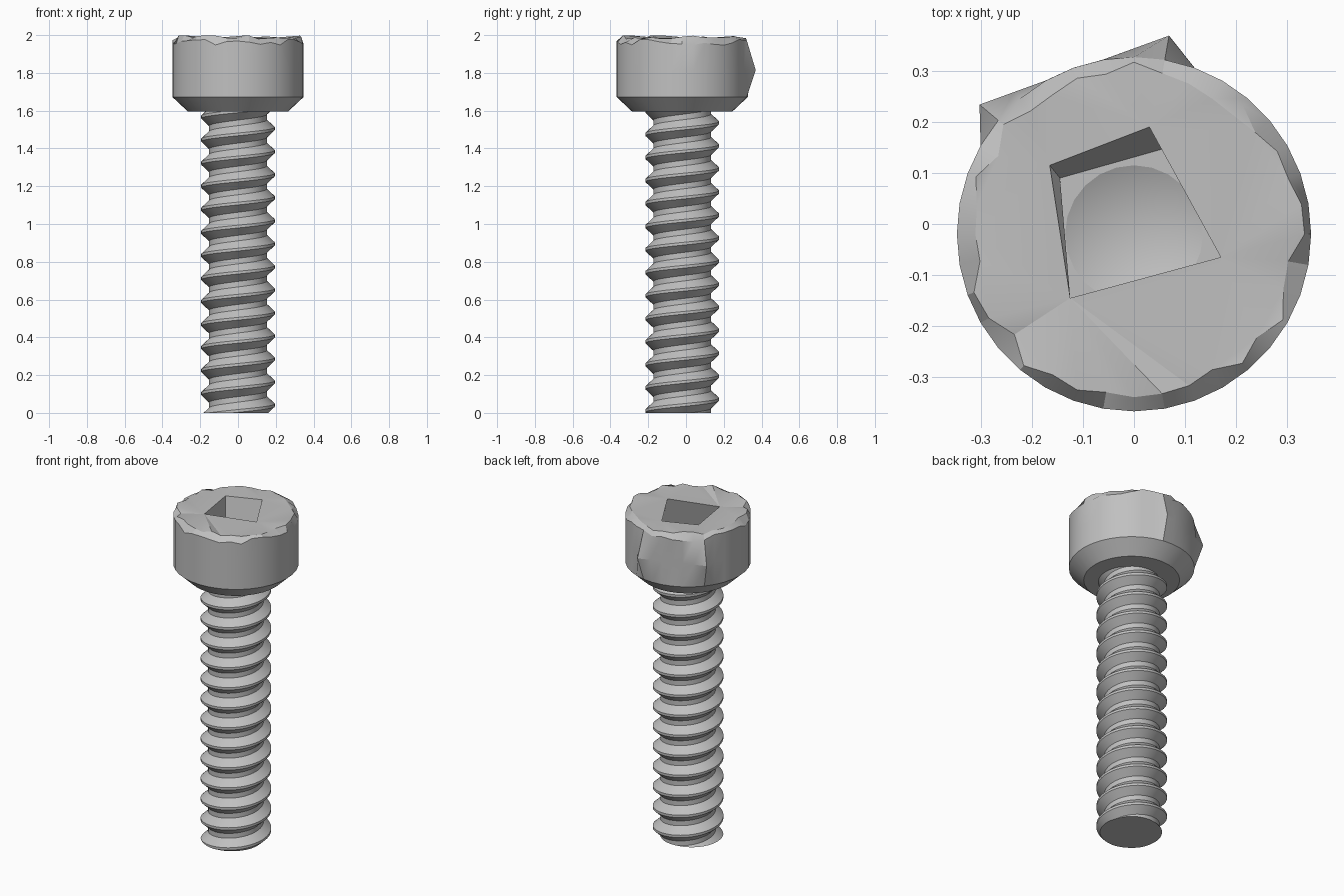
import bpy, bmesh, random
from math import sin, cos, pi, radians

random.seed(4)
if "Cube" in bpy.data.objects:
    bpy.data.objects.remove(bpy.data.objects["Cube"], do_unlink=True)

AXIS_Y = -0.02
steel = bpy.data.materials.new("steel_grey")
steel.use_nodes = True
grey = (0.53, 0.53, 0.53, 1)
steel.diffuse_color = grey
for node in steel.node_tree.nodes:
    if node.type == 'BSDF_PRINCIPLED':
        node.inputs["Base Color"].default_value = grey


def finish(bm, name, angle):
    bmesh.ops.recalc_face_normals(bm, faces=bm.faces)
    mesh = bpy.data.meshes.new(name)
    bm.to_mesh(mesh)
    bm.free()
    mesh.materials.append(steel)
    obj = bpy.data.objects.new(name, mesh)
    bpy.context.collection.objects.link(obj)
    bpy.ops.object.select_all(action='DESELECT')
    obj.select_set(True)
    bpy.context.view_layer.objects.active = obj
    bpy.ops.object.shade_smooth_by_angle(angle=radians(angle))


def polar(bm, r, a, z):
    return bm.verts.new((r * cos(a), AXIS_Y + r * sin(a), z))


def loft(bm, low, high):
    n = len(low)
    for i in range(n):
        j = (i + 1) % n
        bm.faces.new((low[i], low[j], high[j], high[i]))


def fill_between(bm, outer, inner):
    # flat annular fill between two closed loops
    edges = []
    for loop in (outer, inner):
        for i, v in enumerate(loop):
            pair = (v, loop[(i + 1) % len(loop)])
            edges.append(bm.edges.get(pair) or bm.edges.new(pair))
    bmesh.ops.triangle_fill(bm, edges=edges, use_beauty=True, normal=(0, 0, 1))


# Threaded shank: helical wall, one column of points per angle
def build_shank():
    bm = bmesh.new()
    pitch, crest, root = 0.122, 0.195, 0.153
    profile = [(-0.06, crest), (0.06, crest), (0.38, root), (0.62, root)]
    n, turns, step = 48, 17, len(profile)
    start = 1.505 - 14 * pitch
    columns = []
    for k in range(n):
        columns.append([polar(bm, r, 2 * pi * k / n, start + pitch * (t + f + k / n))
                        for t in range(turns) for f, r in profile])
    for k in range(n):
        a, b = columns[k], columns[(k + 1) % n]
        shift = step if k == n - 1 else 0
        for i in range(len(a) - 1 - shift):
            bm.faces.new((a[i], b[i + shift], b[i + shift + 1], a[i + 1]))
    # trim flat at the tip and inside the head
    for z, side in ((0, -1), (1.62, 1)):
        cut = bmesh.ops.bisect_plane(bm, geom=bm.verts[:] + bm.edges[:] + bm.faces[:],
                                     plane_co=(0, 0, z), plane_no=(0, 0, side),
                                     clear_outer=True)
        rim = [e for e in cut["geom_cut"] if isinstance(e, bmesh.types.BMEdge)]
        bmesh.ops.holes_fill(bm, edges=rim, sides=0)
    finish(bm, "threaded_shank", 30)


# Head: lathed body with two pulled-out corners at the back and a chipped rim
def build_head():
    bm = bmesh.new()
    n, radius, corner = 36, 0.347, 0.395
    angles = [2 * pi * i / n for i in range(n)]

    def bulge(a):
        off = abs(a - radians(110))
        if off < radians(31):
            return corner * cos(radians(30)) / cos(off)
        return radius

    rings = [
        [polar(bm, 0.265, a, 1.595) for a in angles],
        [polar(bm, radius, a, 1.672) for a in angles],
        [polar(bm, bulge(a), a, 1.815) for a in angles],
        [polar(bm, radius, a, random.uniform(1.945, 1.98)) for a in angles],
        [polar(bm, random.uniform(0.305, 0.337), a, random.uniform(1.98, 2.0))
         for a in angles],
    ]
    for low, high in zip(rings, rings[1:]):
        loft(bm, low, high)
    bm.faces.new(rings[0])

    # Skewed socket, undercut towards the front
    mouth = [bm.verts.new((x, y, 1.985)) for x, y in
             ((-0.165, 0.115), (-0.125, -0.145), (0.17, -0.065), (0.03, 0.19))]
    floor = [bm.verts.new((x, y, 1.8)) for x, y in
             ((-0.145, 0.09), (-0.145, -0.22), (0.23, -0.09), (0.06, 0.148))]
    drill = [polar(bm, 0.135, 2 * pi * i / 24, 1.8) for i in range(24)]
    loft(bm, floor, mouth)
    fill_between(bm, rings[-1], mouth)
    fill_between(bm, floor, drill)

    # Conical drill point
    tip = polar(bm, 0, 0, 1.74)
    for i, v in enumerate(drill):
        bm.faces.new((v, drill[(i + 1) % len(drill)], tip))
    finish(bm, "socket_head", 20)


build_shank()
build_head()
